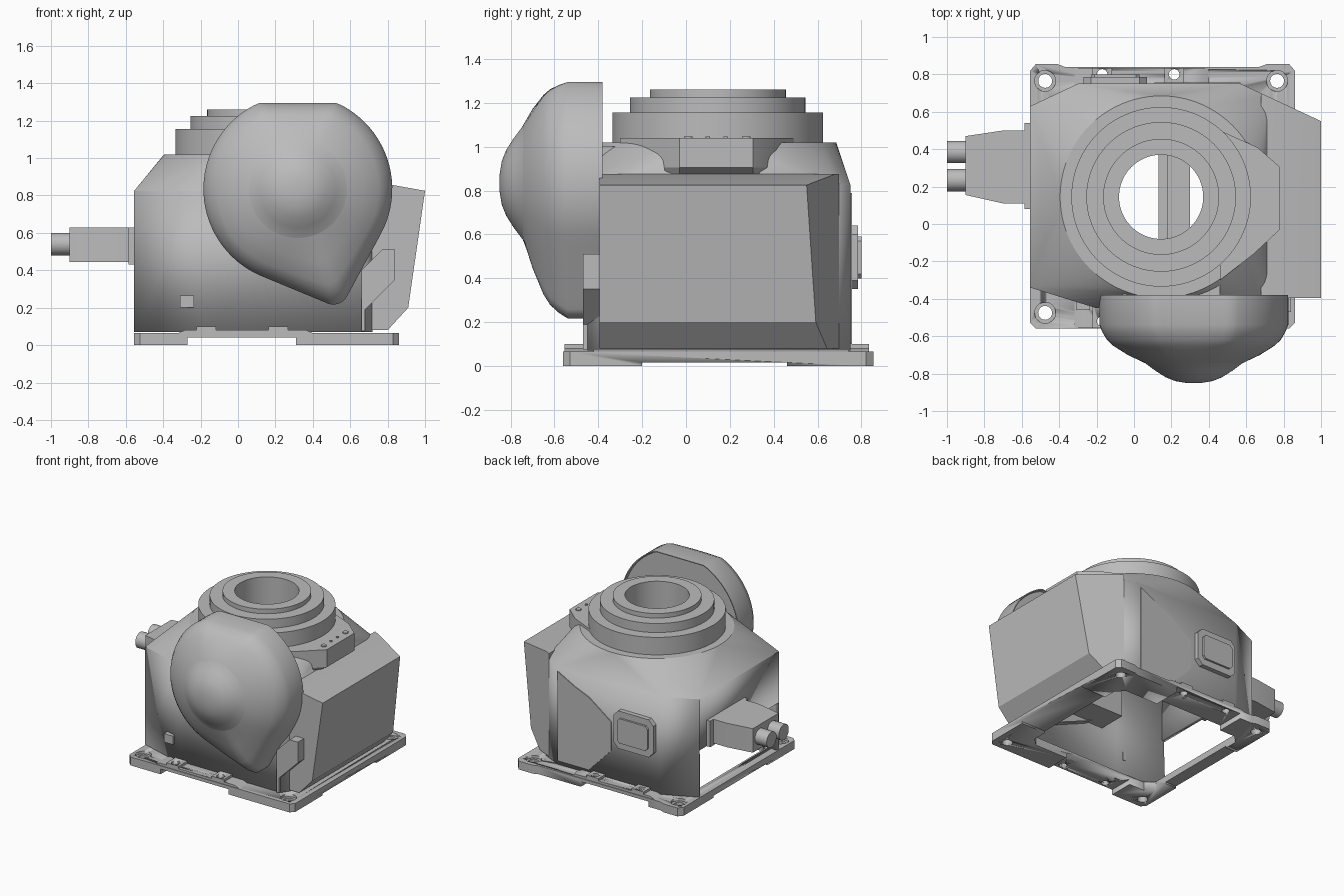
import bpy, bmesh
from math import radians, sin, cos, pi, atan2, acos, hypot
from mathutils import Vector

if "Cube" in bpy.data.objects:
    bpy.data.objects.remove(bpy.data.objects["Cube"])

GREY = bpy.data.materials.new("cast_grey")
GREY.use_nodes = True
GREY.diffuse_color = (0.5, 0.5, 0.5, 1)
GREY.node_tree.nodes["Principled BSDF"].inputs["Base Color"].default_value = (0.5, 0.5, 0.5, 1)
CENTRE = 0.145


def finish(name, bm, recalc=True):
    if recalc:
        bmesh.ops.recalc_face_normals(bm, faces=bm.faces[:])
    mesh = bpy.data.meshes.new(name)
    bm.to_mesh(mesh)
    bm.free()
    ob = bpy.data.objects.new(name, mesh)
    mesh.materials.append(GREY)
    bpy.context.collection.objects.link(ob)
    bpy.ops.object.select_all(action='DESELECT')
    ob.select_set(True)
    bpy.context.view_layer.objects.active = ob
    bpy.ops.object.shade_smooth_by_angle(angle=radians(30))
    return ob


def loft(bm, rings, caps=True):
    """Bridge rings of equal point count."""
    loops = [[bm.verts.new(p) for p in ring] for ring in rings]
    n = len(loops[0])
    for a, b in zip(loops, loops[1:]):
        for i in range(n):
            j = (i + 1) % n
            bm.faces.new((a[i], a[j], b[j], b[i]))
    if caps:
        bm.faces.new(loops[0][::-1])
        bm.faces.new(loops[-1])


def place(axis, a, b, h):
    return {'x': (h, a, b), 'y': (a, h, b), 'z': (a, b, h)}[axis]


def add_prism(bm, pts, lo, hi, axis='z'):
    loft(bm, [[place(axis, a, b, h) for a, b in pts] for h in (lo, hi)])


def prism(name, pts, lo, hi, axis='z'):
    bm = bmesh.new()
    add_prism(bm, pts, lo, hi, axis)
    return finish(name, bm)


def rect(a0, a1, b0, b1, c=0):
    """Rectangle, with optional corner cuts."""
    if not c:
        return [(a0, b0), (a1, b0), (a1, b1), (a0, b1)]
    return [(a0 + c, b0), (a1 - c, b0), (a1, b0 + c), (a1, b1 - c),
            (a1 - c, b1), (a0 + c, b1), (a0, b1 - c), (a0, b0 + c)]


def circle(x, y, r, n=32):
    return [(x + r * cos(2 * pi * i / n), y + r * sin(2 * pi * i / n)) for i in range(n)]


def cut(ob, cutter):
    mod = ob.modifiers.new("cut", 'BOOLEAN')
    mod.object = cutter
    mod.solver = 'EXACT'


def solidify(ob, thickness):
    mod = ob.modifiers.new("wall", 'SOLIDIFY')
    mod.thickness = thickness
    mod.offset = -1


# Mounting plate: frame with corner bolt holes and recessed underside
plate_pts = [(-0.555, -0.53), (-0.525, -0.56), (0.83, -0.56), (0.86, -0.53),
             (0.86, 0.82), (0.83, 0.855), (0.71, 0.855), (0.67, 0.84),
             (-0.37, 0.84), (-0.41, 0.855), (-0.525, 0.855), (-0.555, 0.82)]
plate = prism("mounting_plate", plate_pts, 0, 0.065)
holes = bmesh.new()
add_prism(holes, rect(-0.46, 0.65, -0.37, 0.62, 0.06), -0.1, 0.2)
for x in (-0.475, 0.765):
    for y in (-0.475, 0.765):
        steps = [(0.037, -0.1), (0.037, 0.045), (0.056, 0.045), (0.056, 0.2)]
        loft(holes, [[(px, py, z) for px, py in circle(x, y, r)] for r, z in steps])
TAB_X = (-0.17, 0.215)
for x in TAB_X:
    for y in (-0.52, 0.8):
        add_prism(holes, circle(x, y, 0.028, 20), -0.1, 0.2)
hole_cutter = finish("hole_cutter", holes)
recess = bmesh.new()
for y0, y1 in ((-0.7, -0.3), (0.6, 0.9)):
    add_prism(recess, rect(-0.27, 0.31, y0, y1), -0.1, 0.04)
for x0, x1 in ((-0.7, -0.4), (0.6, 0.9)):
    add_prism(recess, rect(x0, x1, -0.2, 0.46), -0.1, 0.015)
recess_cutter = finish("recess_cutter", recess)
plates = [plate]
for side, y0, y1 in (("front", -0.555, -0.42), ("back", 0.74, 0.835)):
    strip = [(-0.33, 0.06), (0.41, 0.06), (0.36, 0.082), (-0.28, 0.082)]
    plates.append(prism(side + "_plate_rib", strip, y0, y1, 'y'))
    for x in TAB_X:
        plates.append(prism(side + "_plate_tab", rect(x - 0.052, x + 0.052, y0, y1), 0.04, 0.1))
cut(plate, recess_cutter)
for ob in plates:
    cut(ob, hole_cutter)
for ob in (hole_cutter, recess_cutter):
    ob.hide_render = True
    ob.hide_viewport = True

# Body walls: hollow, with the lower cable side open
outline = [(-0.555, -0.34), (-0.2, -0.45), (0.68, -0.45), (0.72, -0.39),
           (0.72, 0.68), (0.57, 0.75), (-0.3, 0.75), (-0.555, 0.63)]
SHOULDER, TOP = 0.825, 1.02
bm = bmesh.new()
for i, (a, b) in enumerate(zip(outline, outline[1:] + outline[:1])):
    low = 0.43 if i == len(outline) - 1 else 0.07
    bm.faces.new([bm.verts.new(p) for p in (
        (*a, low), (*b, low), (*b, SHOULDER), (*a, SHOULDER))])
bmesh.ops.remove_doubles(bm, verts=bm.verts[:], dist=0.0001)
solidify(finish("body_walls", bm, False), 0.03)

# Shoulder: blends the angular body into the round collar
bm = bmesh.new()
for x, y in outline:
    bm.verts.new((x, y, SHOULDER))
for x, y in circle(CENTRE, CENTRE, 0.54, 96):
    bm.verts.new((x, y, TOP))
bmesh.ops.convex_hull(bm, input=bm.verts[:])
flat = [f for f in bm.faces if abs(f.normal.z) > 0.999]
bmesh.ops.delete(bm, geom=flat, context='FACES')
finish("shoulder", bm, False)

# Stepped collar with a through bore
steps = [(0.54, TOP), (0.48, TOP), (0.48, 1.155), (0.40, 1.155), (0.40, 1.225),
         (0.31, 1.225), (0.31, 1.26), (0.225, 1.26), (0.225, 0.9), (0.47, 0.9)]
bm = bmesh.new()
loft(bm, [[(x, y, z) for x, y in circle(CENTRE, CENTRE, r, 96)] for r, z in steps], False)
finish("stepped_collar", bm, False)
prism("bore_bar", rect(0.13, 0.30, -0.2, 0.5), 0.88, 0.9)
prism("bore_bar_lip", rect(0.13, 0.18, -0.2, 0.5), 0.89, 0.92)

# Side housing with a slanted back
side = [(1.0, 0.825), (0.91, 0.2), (0.8, 0.08), (0.68, 0.08), (0.68, 0.875), (0.72, 0.875)]
bm = bmesh.new()
add_prism(bm, side, -0.395, 0.8, 'y')
bmesh.ops.bisect_plane(bm, geom=bm.verts[:] + bm.edges[:] + bm.faces[:],
                       plane_co=(0.57, 0.75, 0), plane_no=(0.465, 1, 0), clear_outer=True)
bmesh.ops.holes_fill(bm, edges=[e for e in bm.edges if e.is_boundary], sides=0)
finish("side_housing", bm)

# Control ledge with buttons
ledge = [(0.46, -0.3), (0.64, -0.16), (0.78, -0.03), (0.78, 0.305), (0.66, 0.41), (0.46, 0.5)]
under = [(x - 0.05 if x > 0.7 else x, y) for x, y in ledge]
bm = bmesh.new()
loft(bm, [[(x, y, z) for x, y in pts] for pts, z in ((under, 0.875), (ledge, 0.905), (ledge, 1.04))])
finish("control_ledge", bm)
for y, r in ((0.01, 0.02), (0.1, 0.01), (0.18, 0.01), (0.275, 0.02)):
    prism("ledge_button", circle(0.725, y, r, 16), 1.035, 1.047)

# Front motor cover: teardrop outline blending to a round dome
CX, CZ, R = 0.32, 0.835, 0.505
SX, SZ, S = 0.51, 0.30, 0.083
heading = atan2(SZ - CZ, SX - CX)
spread = acos((R - S) / hypot(SX - CX, SZ - CZ))


def arc(x, z, r, a0, a1, n):
    return [Vector((x + r * cos(a0 + (a1 - a0) * i / n), z + r * sin(a0 + (a1 - a0) * i / n)))
            for i in range(n + 1)]


def between(p, q, n=8):
    return [p.lerp(q, i / n) for i in range(1, n)]


big = arc(CX, CZ, R, heading + spread, heading - spread + 2 * pi, 64)
small = arc(SX, SZ, S, heading - spread, heading + spread, 12)
tear = big + between(big[-1], small[0]) + small + between(small[-1], big[0])
tear = [Vector((p.x, min(p.y, 1.295))) for p in tear]
middle = Vector((CX, CZ))


def cover_ring(y, t, r=0.265):
    pts = [p.lerp(middle + (p - middle).normalized() * r, t) for p in tear]
    return [(p.x, y, p.y) for p in pts]


rings = [cover_ring(y, t) for y, t in ((-0.40, 0.12), (-0.40, 0.05), (-0.38, 0.03), (-0.38, 0),
                                       (-0.54, 0), (-0.58, 0.07), (-0.62, 0.17),
                                       (-0.65, 0.30), (-0.70, 0.63), (-0.742, 1))]
rings += [cover_ring(y, 1, r) for y, r in ((-0.744, 0.26), (-0.785, 0.205), (-0.82, 0.15),
                                           (-0.84, 0.1), (-0.85, 0.04))]
bm = bmesh.new()
loft(bm, rings)
finish("motor_cover", bm)
prism("motor_neck", rect(-0.06, 0.46, 0.4, 1.0), -0.42, -0.2, 'y')

# Cable connector on the side
prism("connector_flange", rect(0.08, 0.54, 0.43, 0.63), -0.585, -0.54, 'x')
block = [(-0.58, 0.11), (-0.58, 0.5), (-0.7, 0.5), (-0.9, 0.47), (-0.9, 0.155), (-0.7, 0.11)]
prism("connector_block", block, 0.445, 0.63)
for y in (0.235, 0.385):
    prism("cable_plug", circle(y, 0.54, 0.06), -1.0, -0.88, 'x')

# Small fittings on the front and back
bracket = [(0.68, 0.075), (0.68, 0.19), (0.84, 0.35), (0.84, 0.51), (0.77, 0.51), (0.66, 0.4), (0.66, 0.075)]
prism("front_bracket", bracket, -0.47, -0.385, 'y')
prism("front_tag", rect(-0.31, -0.235, 0.2, 0.265), -0.46, -0.4, 'y')
prism("back_socket", rect(-0.27, 0.07, 0.35, 0.64, 0.04), 0.74, 0.785, 'y')
prism("back_socket_cap", rect(-0.23, 0.03, 0.4, 0.59, 0.02), 0.78, 0.8, 'y')
cover = [(0.57, 0.79), (0.42, 0.71), (0.3, 0.66), (0.11, 0.52), (0.11, 0.3), (0.3, 0.1), (0.57, 0.1)]
prism("back_cover", cover, 0.745, 0.756, 'y')
